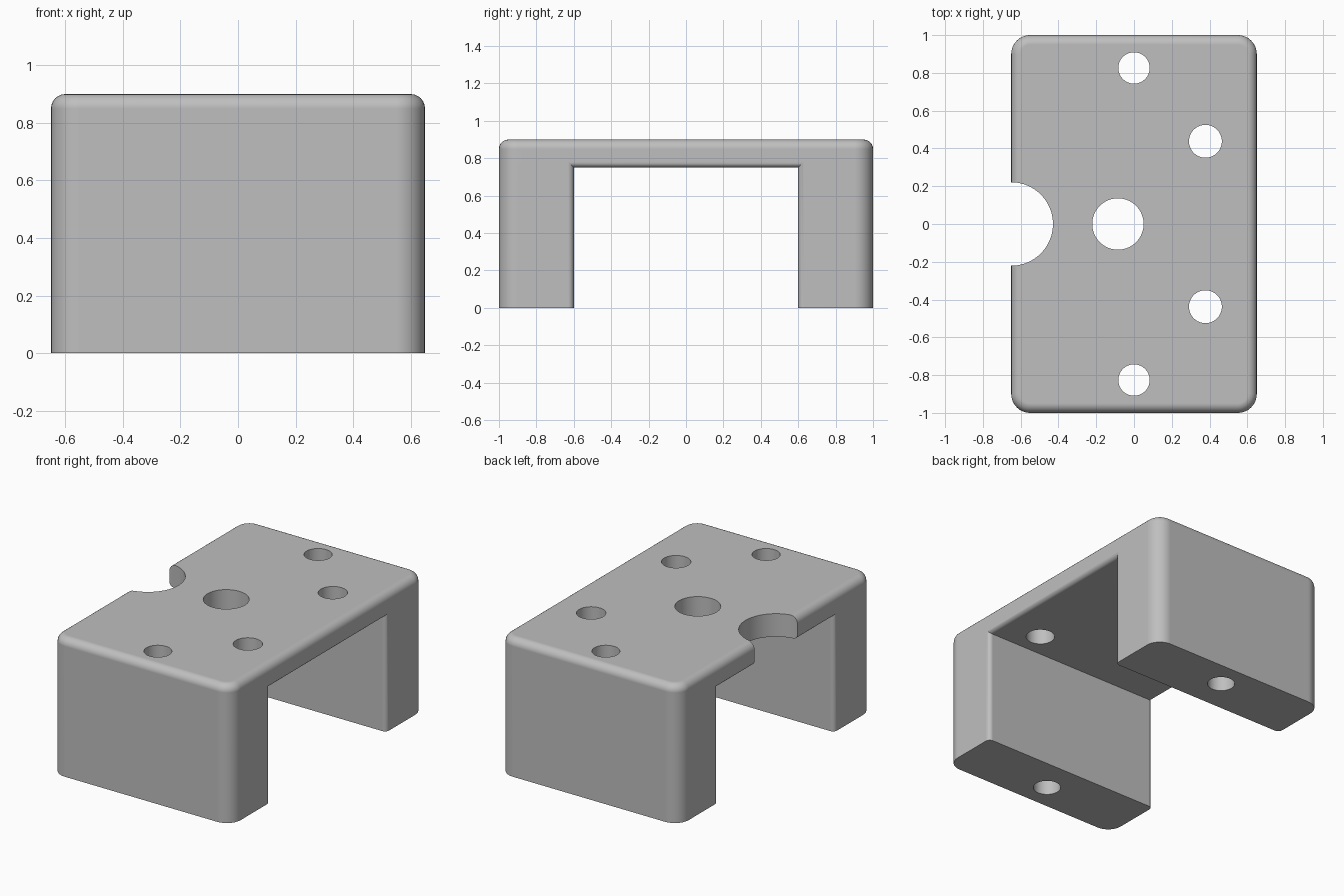
import bpy, bmesh, math

default = bpy.data.objects.get("Cube")
if default:
    bpy.data.objects.remove(default)

HX, HY, TOP = 0.65, 1.0, 0.9      # outer half width, half length, height
INNER_Y, UNDER = 0.6, 0.75        # channel half length and ceiling

grey = bpy.data.materials.new("plain grey")
grey.use_nodes = True
colour = (0.52, 0.52, 0.52, 1)
grey.diffuse_color = colour
grey.node_tree.nodes["Principled BSDF"].inputs["Base Color"].default_value = colour


def near(a, b):
    return abs(a - b) < 1e-4


def round_edges(bm, rule, radius, segments):
    """Fillet every edge whose two end points satisfy the rule."""
    edges = [e for e in bm.edges if rule(e, e.verts[0].co, e.verts[1].co)]
    bmesh.ops.bevel(bm, geom=edges, offset=radius, offset_type='OFFSET',
                    segments=segments, profile=0.5, affect='EDGES',
                    clamp_overlap=True)


# Bridge body: U profile extruded across the width
profile = [(-HY, 0), (-INNER_Y, 0), (-INNER_Y, UNDER), (INNER_Y, UNDER),
           (INNER_Y, 0), (HY, 0), (HY, TOP), (-HY, TOP)]
bm = bmesh.new()
face = bm.faces.new([bm.verts.new((-HX, y, z)) for y, z in profile])
grown = bmesh.ops.extrude_face_region(bm, geom=[face])["geom"]
bmesh.ops.translate(bm, vec=(2 * HX, 0, 0),
                    verts=[v for v in grown if isinstance(v, bmesh.types.BMVert)])
bmesh.ops.recalc_face_normals(bm, faces=bm.faces)

# Outer upright corners, then the top rim, then the channel rims
round_edges(bm, lambda e, a, b: near(abs(a.y), HY) and near(a.y, b.y)
            and near(a.x, b.x), 0.1, 8)
round_edges(bm, lambda e, a, b: near(a.z, TOP) and near(b.z, TOP)
            and len(e.link_faces) == 2 and e.calc_face_angle(0) > 1, 0.05, 6)


def channel_rim(e, a, b):
    on_side = near(abs(a.x), HX) and near(a.x, b.x)
    in_channel = all(abs(p.y) < INNER_Y + 1e-4 and p.z < UNDER + 1e-4 for p in (a, b))
    return on_side and in_channel


round_edges(bm, channel_rim, 0.03, 5)
mesh = bpy.data.meshes.new("bridge_bracket")
bm.to_mesh(mesh)
bm.free()
mesh.materials.append(grey)
bracket = bpy.data.objects.new("bridge_bracket", mesh)
bpy.context.collection.objects.link(bracket)
bpy.context.view_layer.objects.active = bracket
bracket.select_set(True)


def drill(name, x, y, radius):
    """Cut a vertical round hole right through the bracket."""
    bm = bmesh.new()
    bmesh.ops.create_cone(bm, cap_ends=True, segments=64, radius1=radius,
                          radius2=radius, depth=2)
    cutter_mesh = bpy.data.meshes.new(name)
    bm.to_mesh(cutter_mesh)
    bm.free()
    cutter_mesh.materials.append(grey)
    cutter = bpy.data.objects.new(name, cutter_mesh)
    cutter.location = (x, y, TOP / 2)
    cutter.hide_render = True
    bpy.context.collection.objects.link(cutter)
    cut = bracket.modifiers.new(name, 'BOOLEAN')
    cut.operation, cut.solver, cut.object = 'DIFFERENCE', 'EXACT', cutter
    bpy.ops.object.modifier_apply(modifier=name)
    bpy.data.objects.remove(cutter)


# Bolt holes in pairs, centre hole and edge notch
for side in (-1, 1):
    drill("leg_hole", 0, side * 0.826, 0.083)
    drill("plate_hole", 0.378, side * 0.438, 0.087)
drill("centre_hole", -0.085, 0, 0.136)
drill("edge_notch", -HX, 0, 0.221)

# Smooth fillets and bores while keeping flat faces crisp
bpy.ops.object.shade_smooth_by_angle(angle=math.radians(35))
bracket.modifiers.new("face_weighting", 'WEIGHTED_NORMAL').keep_sharp = True
